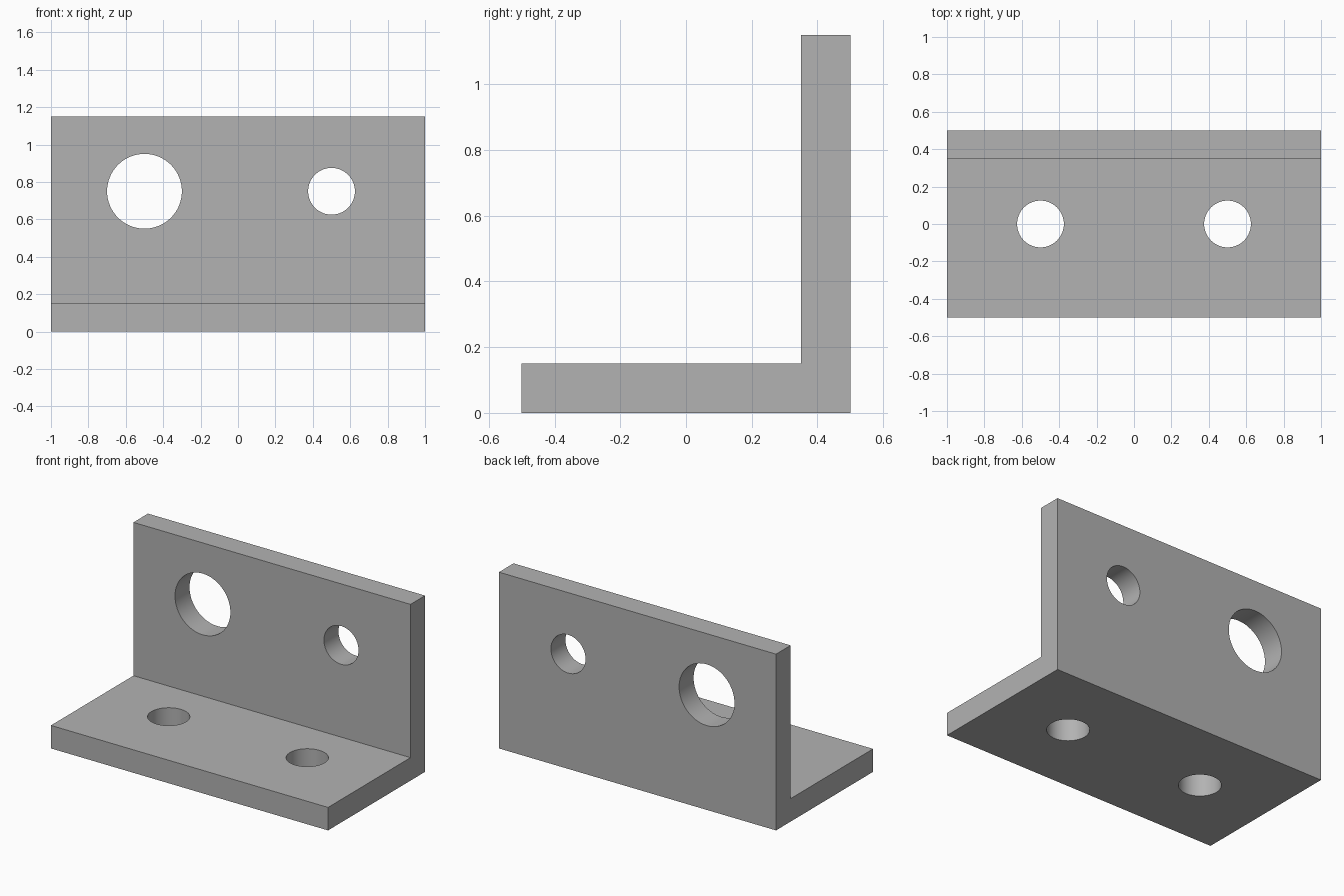
import bpy
import bmesh
from math import pi, radians

cube = bpy.data.objects.get("Cube")
if cube:
    bpy.data.objects.remove(cube, do_unlink=True)

LENGTH, DEPTH, HEIGHT, THICK = 2.0, 1.0, 1.15, 0.15

grey = bpy.data.materials.new("plain grey")
grey.use_nodes = True
colour = (0.448, 0.448, 0.448, 1)
grey.diffuse_color = colour
grey.node_tree.nodes["Principled BSDF"].inputs["Base Color"].default_value = colour

# L-shaped profile extruded along x
back, front = DEPTH / 2, -DEPTH / 2
profile = [(front, 0), (back, 0), (back, HEIGHT),
           (back - THICK, HEIGHT), (back - THICK, THICK), (front, THICK)]
bm = bmesh.new()
face = bm.faces.new([bm.verts.new((-LENGTH / 2, y, z)) for y, z in profile])
ext = bmesh.ops.extrude_face_region(bm, geom=[face])
verts = [v for v in ext["geom"] if isinstance(v, bmesh.types.BMVert)]
bmesh.ops.translate(bm, verts=verts, vec=(LENGTH, 0, 0))
bmesh.ops.recalc_face_normals(bm, faces=bm.faces)
mesh = bpy.data.meshes.new("angle_bracket")
bm.to_mesh(mesh)
bm.free()
bracket = bpy.data.objects.new("angle_bracket", mesh)
bpy.context.collection.objects.link(bracket)
mesh.materials.append(grey)


def drill(radius, location, tilt=0):
    """Cut a round hole through the bracket."""
    bpy.ops.mesh.primitive_cylinder_add(vertices=64, radius=radius, depth=THICK * 2,
                                        location=location, rotation=(tilt, 0, 0))
    cutter = bpy.context.object
    cutter.name = "hole_cutter"
    cutter.hide_render = True
    cutter.data.materials.append(grey)
    mod = bracket.modifiers.new("hole", "BOOLEAN")
    mod.operation = "DIFFERENCE"
    mod.solver = "EXACT"
    mod.object = cutter
    bpy.context.view_layer.objects.active = bracket
    bpy.ops.object.modifier_apply(modifier=mod.name)
    bpy.data.objects.remove(cutter, do_unlink=True)


# Matching holes in the base flange
for x in (-0.5, 0.5):
    drill(0.125, (x, 0, THICK / 2))

# Large and small holes in the upright flange
for x, radius in ((-0.5, 0.2), (0.5, 0.125)):
    drill(radius, (x, back - THICK / 2, 0.75), pi / 2)

# Smooth hole walls, crisp edges
bpy.ops.object.select_all(action="DESELECT")
bracket.select_set(True)
bpy.context.view_layer.objects.active = bracket
bpy.ops.object.shade_smooth_by_angle(angle=radians(30))
